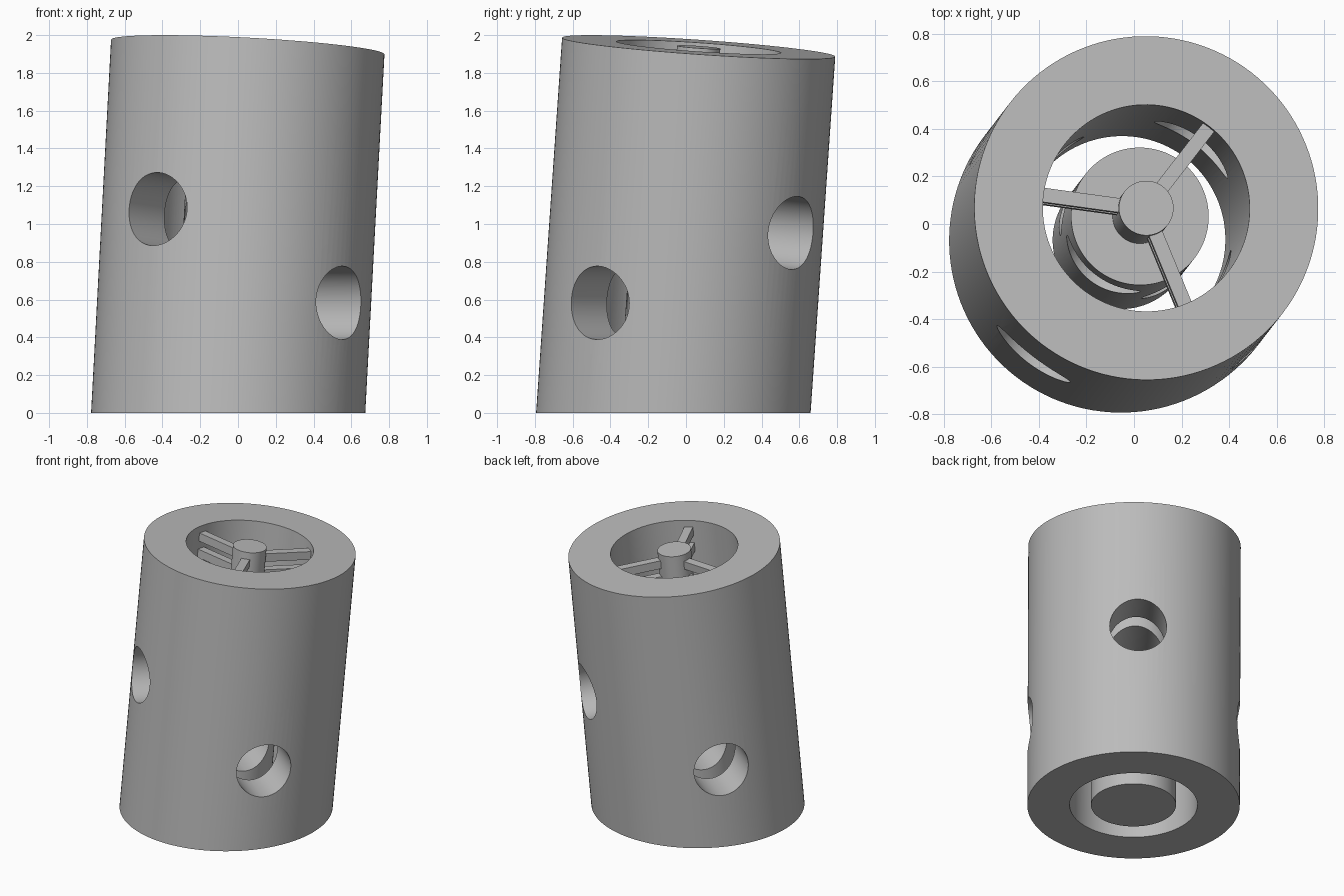
import bpy, bmesh, math
from mathutils import Matrix, Vector

if "Cube" in bpy.data.objects:
    bpy.data.objects.remove(bpy.data.objects["Cube"])

LEAN_DIR = math.radians(52.3)
LEAN = math.radians(5)
LENGTH = 1.944
START = -0.2                      # parts run below the floor, then get trimmed flat

# Frame whose z axis is the leaning centre line
axis_turn = Matrix.Rotation(LEAN_DIR, 4, 'Z') @ Matrix.Rotation(LEAN, 4, 'Y')
FRAME = Matrix.Translation((-0.052, -0.067, 0)) @ axis_turn

grey = bpy.data.materials.new("plain_grey")
grey.diffuse_color = (0.5, 0.5, 0.5, 1)
grey.use_nodes = True
grey.node_tree.nodes["Principled BSDF"].inputs["Base Color"].default_value = grey.diffuse_color


def make_object(name, bm, matrix):
    bmesh.ops.recalc_face_normals(bm, faces=bm.faces[:])
    mesh = bpy.data.meshes.new(name)
    bm.to_mesh(mesh)
    bm.free()
    mesh.transform(matrix)
    mesh.materials.append(grey)
    obj = bpy.data.objects.new(name, mesh)
    bpy.context.collection.objects.link(obj)
    return obj


def lathe(name, profile, closed, matrix=FRAME, sides=128):
    """Spin an (r, z) profile about z."""
    bm = bmesh.new()
    rings = []
    for r, z in profile:
        if r == 0:
            rings.append([bm.verts.new((0, 0, z))] * sides)
        else:
            rings.append([bm.verts.new((r * math.cos(2 * math.pi * i / sides),
                                        r * math.sin(2 * math.pi * i / sides), z))
                          for i in range(sides)])
    pairs = list(zip(rings, rings[1:]))
    if closed:
        pairs.append((rings[-1], rings[0]))
    for a, b in pairs:
        for i in range(sides):
            j = (i + 1) % sides
            bm.faces.new(list(dict.fromkeys((a[i], a[j], b[j], b[i]))))
    return make_object(name, bm, matrix)


def box(name, lo, hi, matrix):
    bm = bmesh.new()
    bmesh.ops.create_cube(bm, size=1)
    lo, hi = Vector(lo), Vector(hi)
    for v in bm.verts:
        v.co = (lo + hi) / 2 + Vector(a * b for a, b in zip(v.co, hi - lo))
    return make_object(name, bm, matrix)


def cut(obj, cutter):
    mod = obj.modifiers.new("cut", 'BOOLEAN')
    mod.operation = 'DIFFERENCE'
    mod.solver = 'EXACT'
    mod.object = cutter
    bpy.context.view_layer.objects.active = obj
    bpy.ops.object.modifier_apply(modifier=mod.name)


# Thick outer tube, open at both ends
outer_tube = lathe("outer_tube", [(0.725, START), (0.725, LENGTH),
                                  (0.436, LENGTH), (0.436, START)], True)

# Stepped core: wide drum with a thin shaft up to the rim
core = lathe("core", [(0, START), (0.29, START), (0.29, 1.44), (0.115, 1.44),
                      (0.115, LENGTH), (0, LENGTH)], False)

# Floor trim and two crossing bores through tube and core
cutters = [box("floor_cutter", (-2, -2, -1), (2, 2, 0), Matrix.Identity(4))]
for height, turn in ((1.02, 0), (0.585, 90)):
    bore = FRAME @ Matrix.Translation((0, 0, height)) \
        @ Matrix.Rotation(math.radians(turn), 4, 'Z') @ Matrix.Rotation(math.pi / 2, 4, 'Y')
    cutters.append(lathe("bore_cutter", [(0, -1), (0.194, -1), (0.194, 1), (0, 1)],
                         False, bore, 96))
for part in (outer_tube, core):
    for c in cutters:
        cut(part, c)
for c in cutters:
    bpy.data.objects.remove(c)

# Two tiers of three spokes, with short lugs at the shaft top
for k in range(3):
    turn = FRAME @ Matrix.Rotation(math.radians(120 * k), 4, 'Z')
    for tier, top in (("upper", LENGTH - 0.05), ("lower", LENGTH - 0.17)):
        box(f"{tier}_spoke_{k}", (0.09, -0.03, top - 0.06), (0.44, 0.03, top), turn)

for obj in (outer_tube, core):
    bpy.ops.object.select_all(action='DESELECT')
    obj.select_set(True)
    bpy.context.view_layer.objects.active = obj
    bpy.ops.object.shade_smooth_by_angle(angle=math.radians(30))
